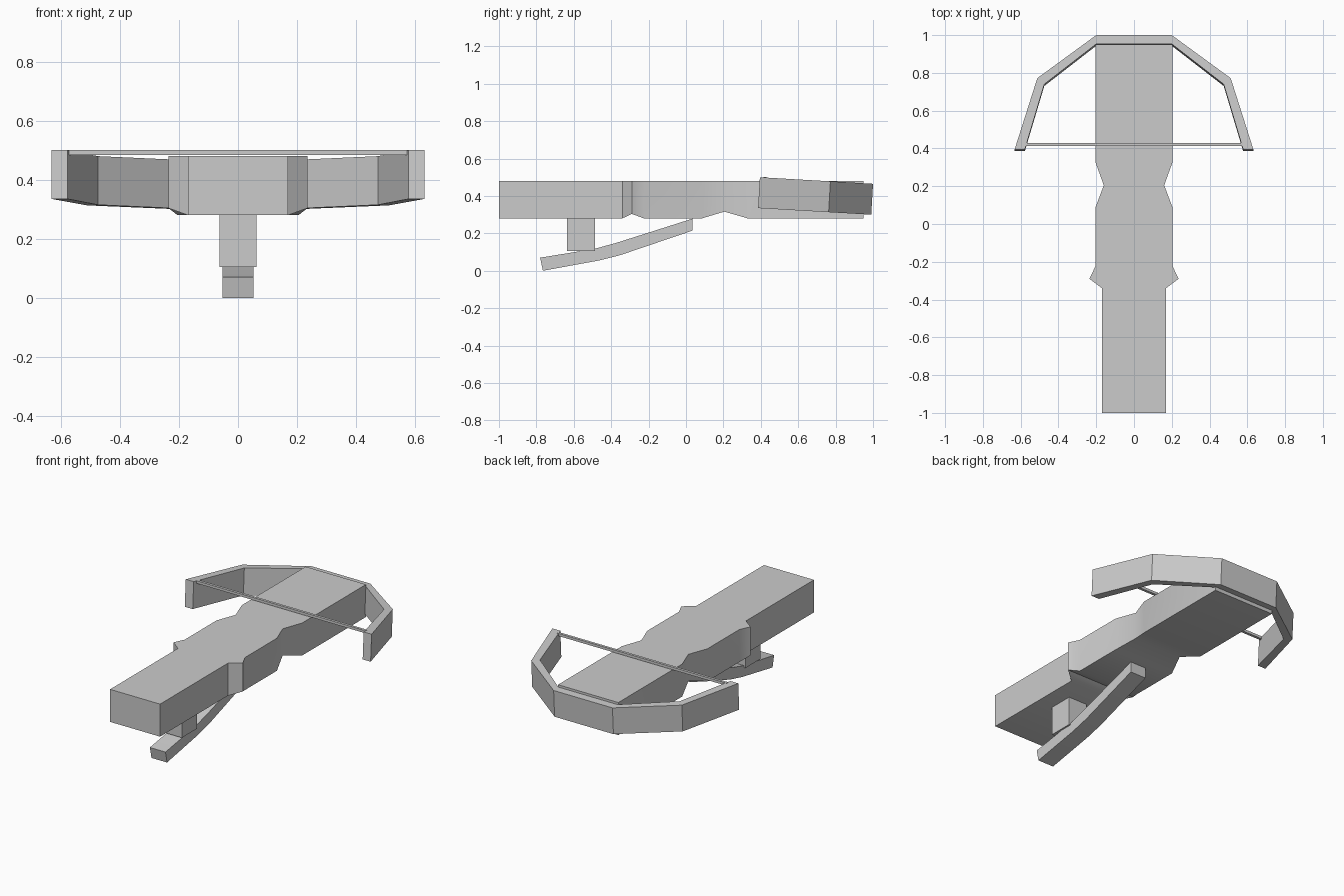
import bpy, math
from mathutils import Vector

if "Cube" in bpy.data.objects:
    bpy.data.objects.remove(bpy.data.objects["Cube"])


def loft(name, rings, smooth=None):
    """Skin a list of four-cornered sections and cap both ends."""
    verts = [v for r in rings for v in r]
    n = len(rings)
    faces = [(0, 1, 2, 3), tuple(4 * (n - 1) + k for k in (3, 2, 1, 0))]
    for i in range(n - 1):
        for k in range(4):
            a, b = 4 * i + k, 4 * i + (k + 1) % 4
            faces.append((b, a, a + 4, b + 4))
    me = bpy.data.meshes.new(name)
    me.from_pydata(verts, [], faces)
    me.update()
    ob = bpy.data.objects.new(name, me)
    bpy.context.collection.objects.link(ob)
    bpy.ops.object.select_all(action='DESELECT')
    ob.select_set(True)
    bpy.context.view_layer.objects.active = ob
    bpy.ops.object.mode_set(mode='EDIT')
    bpy.ops.mesh.select_all(action='SELECT')
    bpy.ops.mesh.normals_make_consistent(inside=False)
    bpy.ops.object.mode_set(mode='OBJECT')
    if smooth:
        bpy.ops.object.shade_smooth_by_angle(angle=math.radians(smooth))
    return ob


def box(name, x, y, z):
    return loft(name, [[(s, y[0], z[0]), (s, y[1], z[0]),
                        (s, y[1], z[1]), (s, y[0], z[1])] for s in x])


# Stock: (y, half width, bottom height), flat on top
sections = [(-1, .17, .28), (-.34, .17, .28), (-.29, .236, .304),
            (-.225, .205, .28), (.085, .205, .28), (.205, .16, .316),
            (.33, .205, .28), (.95, .205, .28)]
loft("stock", [[(-w, y, b), (w, y, b), (w, y, .48), (-w, y, .48)]
               for y, w, b in sections], 45)

# Bow: half outline as outer and inner points, mirrored and tilted
half = [((.2, 1.0), (.2, .953)), ((.512, .772), (.475, .74)),
        ((.632, .395), (.578, .395))]
path = [[(-x, y) for x, y in p] for p in reversed(half)] + half
slope, height = .058, .165


def bow_point(p, drop):
    z = .5 - slope * (p[1] - .395)
    return Vector((p[0], p[1] - slope * drop, z - drop))


loft("bow", [[bow_point(o, 0), bow_point(i, 0),
              bow_point(i, height), bow_point(o, height)] for o, i in path])

# Bowstring
box("bowstring", (-.578, .578), (.414, .43), (.484, .5))

# Grip block joining stock and trigger lever
box("lever_mount", (-.063, .063), (-.635, -.487), (.105, .285))

# Trigger lever: bent bar as (top, bottom) profile points
profile = [((-.78, .07), (-.765, .0)), ((-.49, .117), (-.465, .055)),
           ((-.37, .15), (-.35, .084)), ((.036, .279), (.036, .215))]
loft("trigger_lever", [[(-.053, *t), (.053, *t), (.053, *b), (-.053, *b)]
                       for t, b in profile], 30)
